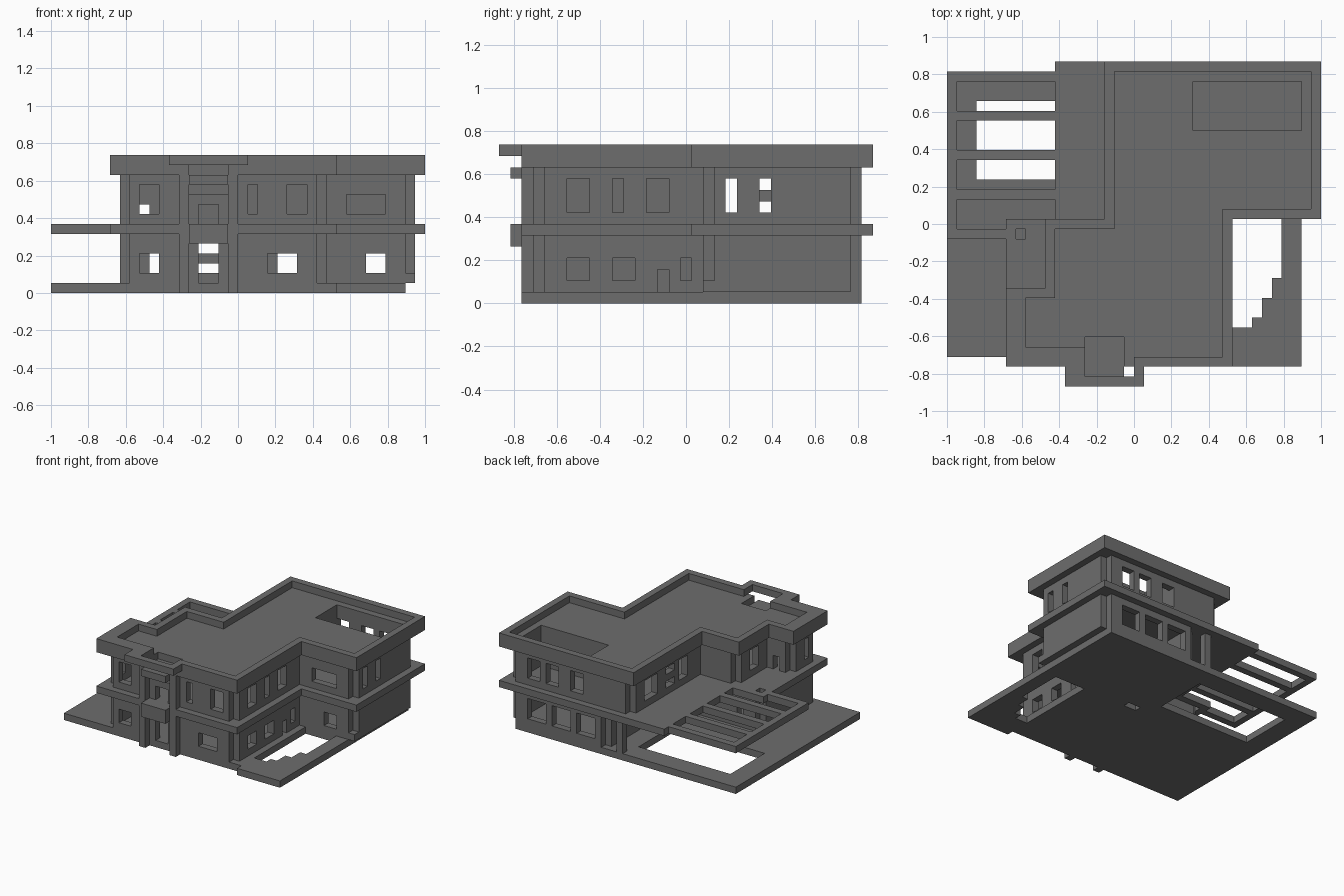
import bpy, bmesh

if "Cube" in bpy.data.objects:
    bpy.data.objects.remove(bpy.data.objects["Cube"])

U = 1 / 19  # building module

mat = bpy.data.materials.new("concrete_grey")
mat.use_nodes = True
GREY = (0.155, 0.155, 0.155, 1)
mat.diffuse_color = GREY
mat.node_tree.nodes["Principled BSDF"].inputs["Base Color"].default_value = GREY


def prism(name, pts, z0, z1):
    """Extrude a plan outline (in modules) from z0 to z1."""
    bm = bmesh.new()
    loop = [bm.verts.new(((x - 19) * U, (y - 16.5) * U, z0 * U)) for x, y in pts]
    face = bm.faces.new(loop)
    up = bmesh.ops.extrude_face_region(bm, geom=[face])["geom"]
    for v in up:
        if isinstance(v, bmesh.types.BMVert):
            v.co.z = z1 * U
    bmesh.ops.recalc_face_normals(bm, faces=bm.faces)
    me = bpy.data.meshes.new(name)
    bm.to_mesh(me)
    bm.free()
    me.materials.append(mat)
    ob = bpy.data.objects.new(name, me)
    bpy.context.collection.objects.link(ob)
    return ob


def box(name, x0, x1, y0, y1, z0, z1):
    return prism(name, [(x0, y0), (x1, y0), (x1, y1), (x0, y1)], z0, z1)


def cut(ob, *cutters):
    for c in cutters:
        m = ob.modifiers.new("cut", "BOOLEAN")
        m.operation = "DIFFERENCE"
        m.solver = "EXACT"
        m.object = c
        bpy.context.view_layer.objects.active = ob
        bpy.ops.object.modifier_apply(modifier=m.name)
        bpy.data.objects.remove(c)


def storey(name, pts, z0, z1, windows):
    """One wall slab per outline edge, stopping short to leave notched outer corners."""
    n = len(pts)
    step = []
    for i in range(n):
        (x, y), (qx, qy) = pts[i], pts[(i + 1) % n]
        size = abs(qx - x) + abs(qy - y)
        step.append(((qx - x) // size, (qy - y) // size))
    convex = [step[i - 1][0] * step[i][1] - step[i - 1][1] * step[i][0] > 0 for i in range(n)]
    for i in range(n):
        (x, y), (qx, qy), (dx, dy) = pts[i], pts[(i + 1) % n], step[i]
        a = 1 if convex[i] else -1
        b = 1 if convex[(i + 1) % n] else 0
        x, y, qx, qy = x + a * dx, y + a * dy, qx - b * dx, qy - b * dy
        xs, ys = sorted((x, qx - dy)), sorted((y, qy + dx))
        wall = box(name + "_wall", *xs, *ys, z0, z1)
        for lo, hi, w0, w1 in windows.get(i, []):
            span = (lo, hi, ys[0] - 1, ys[1] + 1) if dx else (xs[0] - 1, xs[1] + 1, lo, hi)
            cut(wall, box("opening", *span, w0, w1))


# Ground slab with the rectangular pool and the stepped pool
base = prism("ground_slab", [(0, 3), (29, 3), (29, 2), (36, 2), (36, 32), (0, 32)], 0, 1)
cut(base, box("pool", 3, 18, 21, 29, -1, 2),
    prism("stepped_pool", [(29, 6), (31, 6), (31, 7), (32, 7), (32, 9), (33, 9),
                           (33, 11), (34, 11), (34, 18), (29, 18)], -1, 2),
    box("drain", 20, 22, 18, 19, -1, 2))

# Lower storey: front, right, wing front, wing right, back, patio side, patio back, left
storey("lower", [(7, 3), (28, 3), (28, 18), (37, 18), (37, 32), (21, 32), (21, 16), (7, 16)], 1, 6, {
    0: [(9, 11, 2, 4), (15, 17, 0, 5), (22, 25, 2, 4)],
    1: [(6, 8, 2, 4), (10, 12, 2, 4), (14, 15, 1, 3), (16, 17, 2, 4)],
    2: [(32, 34, 2, 4)],
    4: [(23, 26, 2, 5), (27, 30, 2, 5), (31, 34, 2, 5)],
    6: [(10, 11, 2, 4), (15, 17, 2, 3), (15, 17, 4, 5)],
})
box("wing_corner_plinth", 36, 37, 18, 19, 1, 2)
box("patio_column", 18.5, 19.5, 31, 32, 1, 6)

# Upper floor deck
deck = prism("upper_deck", [(6, 2), (29, 2), (29, 17), (38, 17), (38, 33), (11, 33), (11, 17), (6, 17)], 6, 7)
cut(deck, box("deck_hole", 7, 8, 15, 16, 5, 8))

# Pergola beams over the pool
box("pergola_edge_beam", 0, 1, 15, 32, 6, 7)
for y in range(15, 32, 4):
    box("pergola_beam", 1, 6 if y < 17 else 11, y, y + 1, 6, 7)

# Upper storey, with the stepped balcony side on the back left
storey("upper", [(7, 3), (28, 3), (28, 18), (37, 18), (37, 32), (17, 32),
                 (17, 16), (11, 16), (11, 9), (7, 9)], 7, 12, {
    0: [(9, 11, 8, 11), (15, 17, 7, 9), (14, 18, 10, 11), (20, 21, 8, 11), (24, 26, 8, 11)],
    1: [(6, 8, 8, 11), (10, 11, 8, 11), (13, 15, 8, 11)],
    2: [(30, 34, 8, 10)],
    3: [(20, 21, 8, 11), (23, 24, 8, 11)],
    4: [(25, 27, 8, 11), (29, 31, 8, 11), (32, 34, 8, 11)],
    5: [(19, 21, 8, 11), (22, 24, 8, 9), (22, 24, 10, 11), (26, 29, 8, 11)],
    7: [(11, 13, 8, 11)],
    8: [(9, 10, 7, 9)],
    9: [(5, 6, 8, 11)],
})
box("terrace_inner_wall", 24, 36, 25, 26, 7, 12)
box("terrace_end_wall", 24, 25, 26, 31, 7, 12)

# Entrance pillars, balcony and lintel
for x in (13, 18):
    box("entrance_pillar", x, x + 1, 2, 3, 0, 12)
box("balcony", 14, 18, 1, 3, 5, 7)
box("entrance_lintel", 14, 18, 1, 5, 11, 12)

# Roof with parapet, terrace opening and entrance notch
roof = prism("roof", [(6, 2), (29, 2), (29, 17), (38, 17), (38, 33), (16, 33),
                      (16, 17), (10, 17), (10, 10), (6, 10)], 12, 14)
cut(roof, prism("roof_well", [(8, 4), (19, 4), (19, 3), (28, 3), (28, 18), (37, 18), (37, 32),
                              (17, 32), (17, 16), (11, 16), (11, 9), (8, 9)], 13, 15),
    box("terrace_opening", 25, 36, 26, 31, 11, 15),
    box("parapet_notch", 14, 19, 1, 4.5, 13, 15),
    box("entrance_skylight", 14, 18, 1, 5, 11, 15))

# Entrance canopy frame
box("canopy_front", 12, 20, 0, 1, 13, 14)
box("canopy_left", 12, 14, 1, 2, 13, 14)
box("canopy_right", 19, 20, 1, 2, 13, 14)
